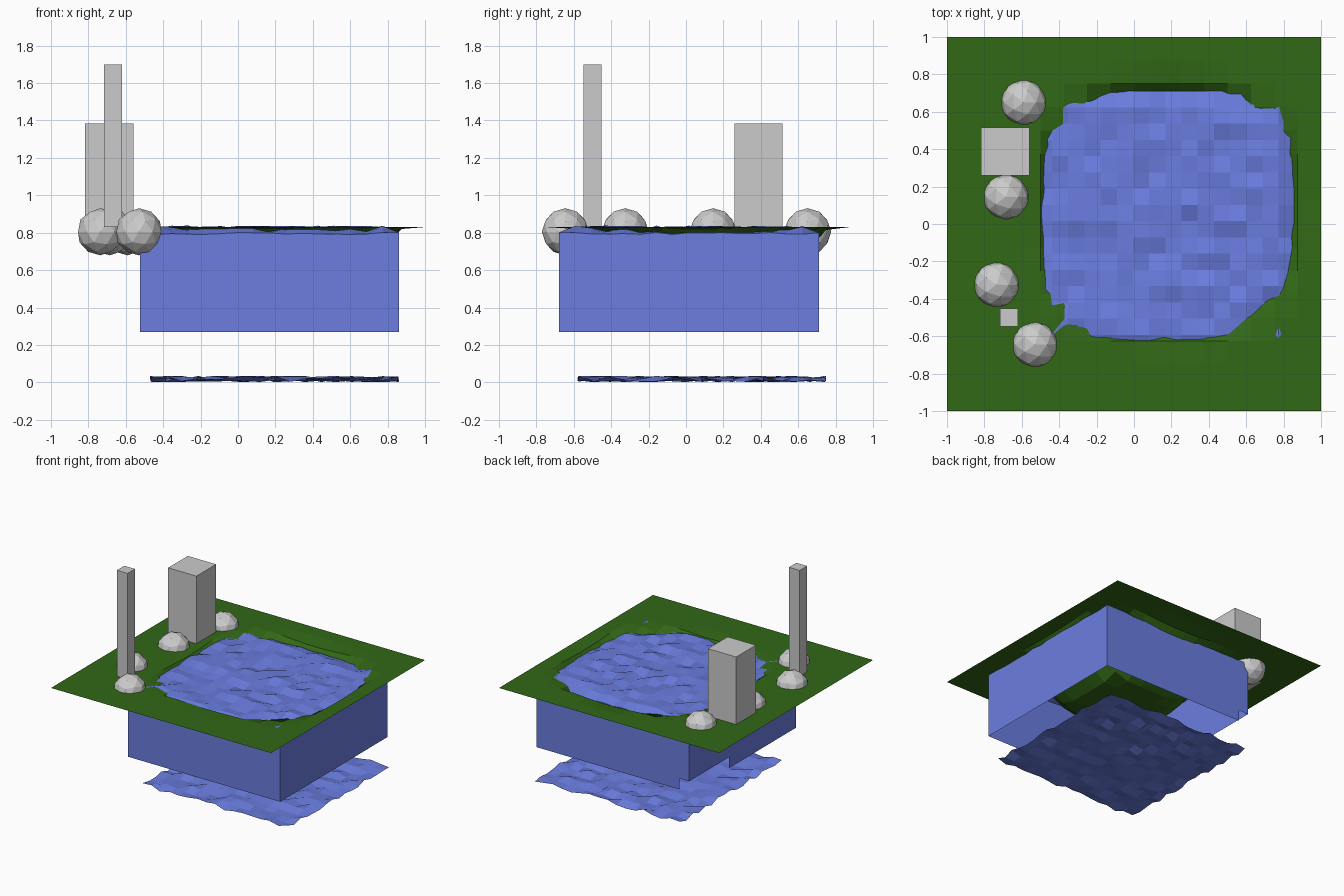
import bpy, bmesh, random
from mathutils import Matrix

if "Cube" in bpy.data.objects:
    bpy.data.objects.remove(bpy.data.objects["Cube"])

random.seed(4)
GROUND = 0.83


def material(name, color):
    m = bpy.data.materials.new(name)
    m.diffuse_color = color
    m.use_nodes = True
    m.node_tree.nodes["Principled BSDF"].inputs["Base Color"].default_value = m.diffuse_color
    return m


green = material("grass", (0.032, 0.14, 0.008, 1))
blue = material("water", (0.145, 0.205, 0.74, 1))


def finish(bm, name, mat=None):
    me = bpy.data.meshes.new(name)
    bm.to_mesh(me)
    bm.free()
    ob = bpy.data.objects.new(name, me)
    bpy.context.collection.objects.link(ob)
    if mat:
        me.materials.append(mat)
    return ob


def grid(bm, x0, x1, y0, y1, n, height):
    """Grid of n x n quads; height(x, y, on_edge) gives z. Returns rows of verts."""
    rows = []
    for j in range(n + 1):
        row = []
        for i in range(n + 1):
            x, y = x0 + (x1 - x0) * i / n, y0 + (y1 - y0) * j / n
            row.append(bm.verts.new((x, y, height(x, y, i in (0, n) or j in (0, n)))))
        rows.append(row)
    for j in range(n):
        for i in range(n):
            bm.faces.new((rows[j][i], rows[j][i + 1], rows[j + 1][i + 1], rows[j + 1][i]))
    return rows


# Ground sheet with a rounded basin pressed into it
def basin(x, y, edge):
    d = (abs(x - 0.185) ** 2.5 + abs(y - 0.07) ** 2.5) ** 0.4
    t = min(1, max(0, (1 - d / 0.73) / 0.55))
    return GROUND - 0.37 * t * t * (3 - 2 * t)


bm = bmesh.new()
grid(bm, -1, 1, -1, 1, 16, basin)
finish(bm, "ground", green)

# Lake: rippled top with open-bottomed side walls
N = 16
bm = bmesh.new()
rows = grid(bm, -0.525, 0.86, -0.68, 0.71, N,
            lambda x, y, e: random.uniform(0.79, 0.802) if e else random.uniform(0.803, 0.838))
rim = ([(0, i) for i in range(N)] + [(j, N) for j in range(N)]
       + [(N, i) for i in range(N, 0, -1)] + [(j, 0) for j in range(N, 0, -1)])
for k, (j, i) in enumerate(rim):
    j2, i2 = rim[(k + 1) % len(rim)]
    a, b = rows[j][i], rows[j2][i2]
    # walls are shorter around the back left corner
    short = max(i, i2) <= 1 and min(j, j2) >= N - 6
    z = 0.36 if short else 0.27
    c = bm.verts.new((b.co.x, b.co.y, z))
    d = bm.verts.new((a.co.x, a.co.y, z))
    bm.faces.new((b, a, d, c))
finish(bm, "lake_water", blue)

# Loose rippled sheet at the bottom
bm = bmesh.new()
grid(bm, -0.465, 0.855, -0.575, 0.745, N, lambda x, y, e: random.uniform(0.0, 0.035))
for v in bm.verts:
    v.co.x += random.uniform(-0.006, 0.006)
    v.co.y += random.uniform(-0.006, 0.006)
finish(bm, "lower_water_sheet", blue)

# Faceted round bushes
for n, (x, y) in enumerate([(-0.59, 0.65), (-0.685, 0.145), (-0.735, -0.325), (-0.53, -0.645)]):
    bm = bmesh.new()
    bmesh.ops.create_icosphere(bm, subdivisions=2, radius=0.126,
                               matrix=Matrix.Translation((x, y, 0.805)))
    finish(bm, f"bush_{n + 1}")


# Upright blocks
def block(name, x0, x1, y0, y1, z0, z1):
    bm = bmesh.new()
    mat = (Matrix.Translation(((x0 + x1) / 2, (y0 + y1) / 2, (z0 + z1) / 2))
           @ Matrix.Diagonal((x1 - x0, y1 - y0, z1 - z0, 1)))
    bmesh.ops.create_cube(bm, size=1, matrix=mat)
    finish(bm, name)


block("tall_pillar", -0.717, -0.62, -0.548, -0.452, GROUND, 1.70)
block("wide_block", -0.817, -0.56, 0.26, 0.515, GROUND, 1.385)
